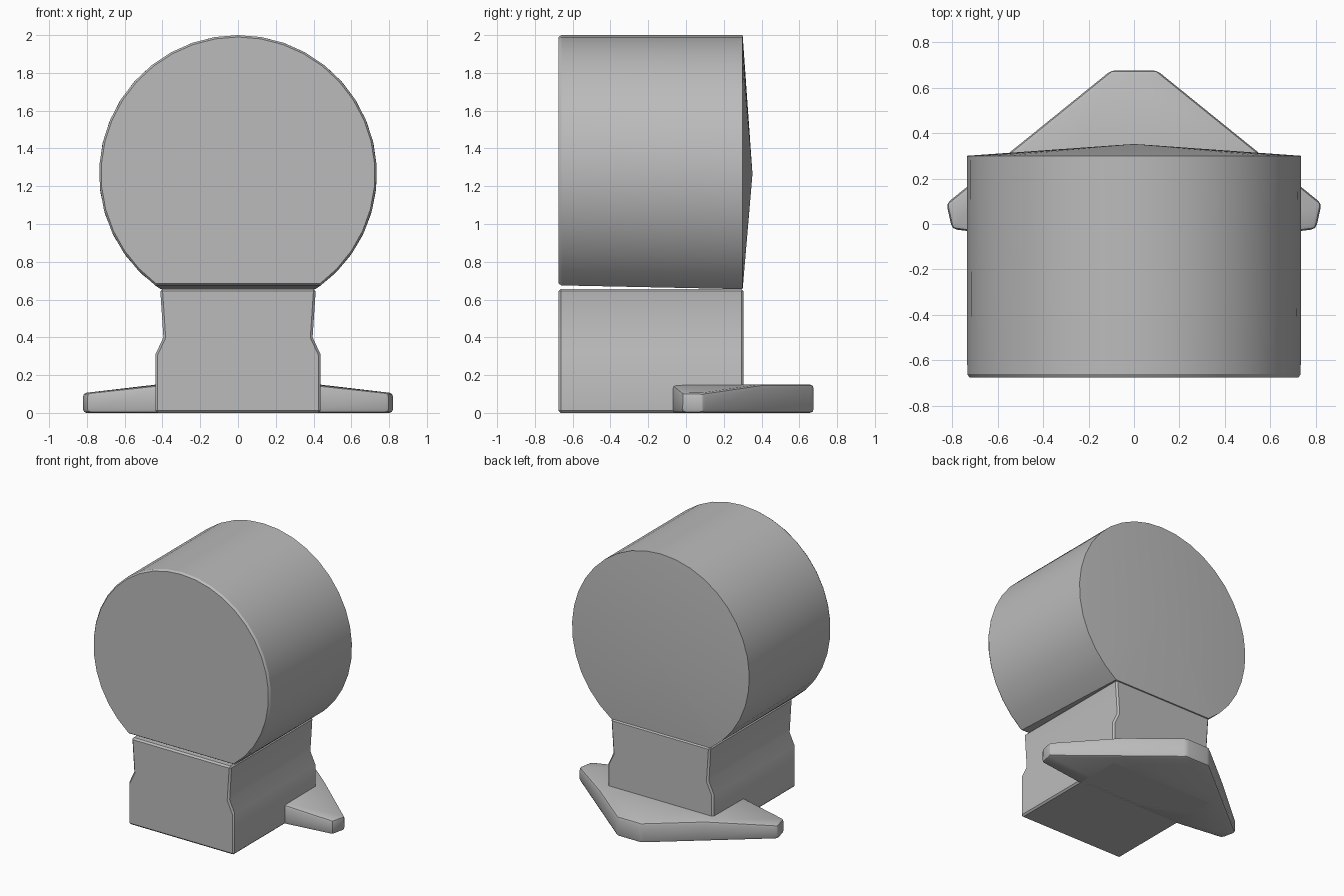
import bpy, bmesh
from math import sin, cos, pi, asin, radians

default = bpy.data.objects.get("Cube")
if default:
    bpy.data.objects.remove(default, do_unlink=True)

grey = bpy.data.materials.new("light_grey")
grey.use_nodes = True
COLOUR = (0.5, 0.5, 0.5, 1)
grey.diffuse_color = COLOUR
grey.node_tree.nodes["Principled BSDF"].inputs["Base Color"].default_value = COLOUR


def finish(name, bm, bevel=0.0, segments=1, limit=50):
    """Turn a bmesh into a named, bevelled and smoothed object."""
    bmesh.ops.recalc_face_normals(bm, faces=bm.faces)
    mesh = bpy.data.meshes.new(name)
    bm.to_mesh(mesh)
    bm.free()
    mesh.materials.append(grey)
    obj = bpy.data.objects.new(name, mesh)
    bpy.context.collection.objects.link(obj)
    bpy.ops.object.select_all(action="DESELECT")
    obj.select_set(True)
    bpy.context.view_layer.objects.active = obj
    if bevel:
        mod = obj.modifiers.new("Soft edges", "BEVEL")
        mod.width, mod.segments = bevel, segments
        mod.limit_method, mod.angle_limit = "ANGLE", radians(limit)
        bpy.ops.object.modifier_apply(modifier=mod.name)
    bpy.ops.object.shade_smooth_by_angle(angle=radians(30))
    return obj


def bridge(bm, a, b):
    for i in range(len(a)):
        j = (i + 1) % len(a)
        bm.faces.new((a[i], a[j], b[j], b[i]))


def mirrored(half):
    return half + [(-x, v) for x, v in reversed(half)]


# Round head: drum with a flat underside and a shallow cone at the back
CENTRE, RADIUS, STEPS = 1.265, 0.735, 30


def drum_ring(bm, y, radius, floor):
    a = asin((CENTRE - floor) / radius)
    angles = [-a + (pi + 2 * a) * i / STEPS for i in range(STEPS + 1)]
    return [bm.verts.new((radius * cos(t), y, CENTRE + radius * sin(t))) for t in angles]


bm = bmesh.new()
rings = [drum_ring(bm, *r) for r in ((-0.675, 0.725, 0.685),
                                     (-0.66, RADIUS, 0.675),
                                     (0.30, RADIUS, 0.655))]
for a, b in zip(rings, rings[1:]):
    bridge(bm, a, b)
bm.faces.new(rings[0])
apex = bm.verts.new((0, 0.352, CENTRE))
for i, v in enumerate(rings[-1]):
    bm.faces.new((v, rings[-1][(i + 1) % len(rings[-1])], apex))
finish("round_head", bm)

# Pedestal: waisted profile extruded front to back
bm = bmesh.new()
outline = mirrored([(0.437, 0), (0.437, 0.31), (0.395, 0.40), (0.412, 0.656)])
front, back = [[bm.verts.new((x, y, z)) for x, z in outline] for y in (-0.675, 0.305)]
bridge(bm, front, back)
bm.faces.new(front)
bm.faces.new(back)
finish("pedestal", bm, 0.012)

# Foot: pointed plate whose wings thin out towards the tips
bm = bmesh.new()
plan = mirrored([(0.40, -0.075), (0.80, -0.022), (0.825, 0.09), (0.435, 0.405), (0.10, 0.676)])


def top_height(x):
    return 0.15 - 0.118 * max(0, abs(x) - 0.435)


lower = [bm.verts.new((x, y, 0)) for x, y in plan]
upper = [bm.verts.new((x, y, top_height(x))) for x, y in plan]
bridge(bm, lower, upper)
bm.faces.new(lower)
n = len(plan)
bm.faces.new([upper[i] for i in (0, 1, 2, 3)])
bm.faces.new([upper[n - 1 - i] for i in (3, 2, 1, 0)])
bm.faces.new([upper[i] for i in (0, 3, 4, n - 5, n - 4, n - 1)])
finish("foot_plate", bm, 0.02, 2, 35)
